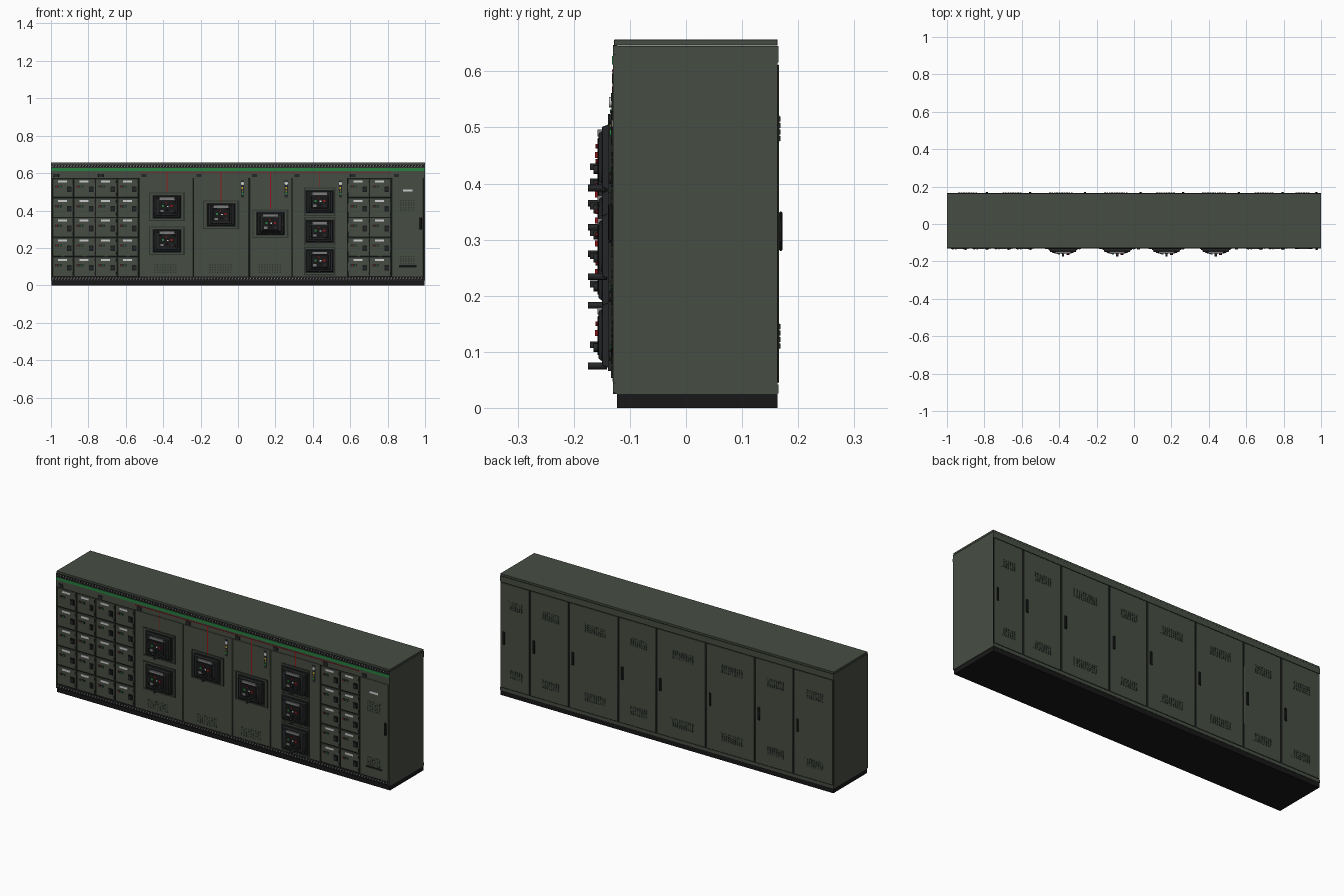
import bpy, bmesh, math
from mathutils import Matrix, Vector

if "Cube" in bpy.data.objects:
    bpy.data.objects.remove(bpy.data.objects["Cube"])

COL = {"olive": (.062, .075, .055, 1), "black": (.009, .009, .009, 1), "dark": (.018, .019, .02, 1),
       "grey": (.2, .2, .2, 1), "white": (.6, .6, .6, 1), "green": (.02, .22, .05, 1),
       "red": (.3, .008, .01, 1), "yellow": (.6, .45, .02, 1), "shade": (.028, .034, .026, 1)}
MAT = {}
for n, c in COL.items():
    MAT[n] = bpy.data.materials.new(n)
    MAT[n].diffuse_color = c


class Part:
    """Collects primitive solids into one named, single-colour object."""
    def __init__(self, name, col):
        self.name, self.col, self.bm = name, col, bmesh.new()

    def box(self, x0, x1, y0, y1, z0, z1, shear=0, taper=0):
        # shear slides the top along x, taper insets the front (-y) face
        for v in bmesh.ops.create_cube(self.bm, size=1)["verts"]:
            a, b, c = v.co + Vector((.5, .5, .5))
            t = taper if b < .5 else 0
            v.co = (x0 + a * (x1 - x0) + c * shear + (t if a < .5 else -t),
                    y0 + b * (y1 - y0),
                    z0 + c * (z1 - z0) + (t if c < .5 else -t))

    def plate(self, x, z, w, h, y0, y1, **k):
        self.box(x - w / 2, x + w / 2, y0, y1, z - h / 2, z + h / 2, **k)

    def rim(self, x, z, w, h, t, y0, y1):
        for s in (-1, 1):
            self.plate(x + s * (w - t) / 2, z, t, h, y0, y1)
            self.plate(x, z + s * (h - t) / 2, w - 2 * t, t, y0, y1)

    def knob(self, x, z, r, y0, y1, n=16):
        m = Matrix.Translation((x, (y0 + y1) / 2, z)) @ Matrix.Rotation(math.pi / 2, 4, 'X')
        bmesh.ops.create_cone(self.bm, cap_ends=True, segments=n, radius1=r, radius2=r,
                              depth=abs(y1 - y0), matrix=m)

    def hatch(self, x0, x1, y0, y1, z0, z1, step, w, shear):
        for i in range(int((x1 - x0 - abs(shear) - w) / step) + 1):
            x = x0 + i * step
            self.box(x, x + w, y0, y1, z0, z1, shear)

    def done(self, bevel=0):
        me = bpy.data.meshes.new(self.name)
        self.bm.to_mesh(me)
        self.bm.free()
        me.materials.append(MAT[self.col])
        ob = bpy.data.objects.new(self.name, me)
        bpy.context.collection.objects.link(ob)
        if bevel:
            m = ob.modifiers.new("edge", 'BEVEL')
            m.width, m.segments = bevel, 1
        bpy.context.view_layer.objects.active = ob
        ob.select_set(True)
        bpy.ops.object.shade_smooth_by_angle()
        ob.select_set(False)


BOUNDS = [-1, -.762, -.53, -.237, .06, .288, .586, .82, 1]
FRONT = -.131                                    # face of the front doors

# carcass, roof, plinth and dark backing that shows through the door seams
p = Part("carcass", "olive"); p.box(-1, 1, -.123, .162, .025, .645); p.done()
p = Part("roof", "olive"); p.box(-1, 1, -.128, .163, .646, .657); p.done(.001)
p = Part("plinth", "black"); p.box(-.998, .998, -.123, .163, 0, .025); p.done()
p = Part("seam_backing", "black")
p.box(-.999, .999, -.1255, -.123, .025, .646)
p.box(-.999, .999, .162, .1632, .025, .646)
p.done()

# ventilation strips above and below the doors
p = Part("vent_strip_slashes", "grey")
p.hatch(-.995, .995, -.1285, -.1255, .632, .643, .016, .005, .006)
p.hatch(-.995, .995, -.1285, -.1255, .03, .041, .016, .005, .006)
p.done()
p = Part("strip_edges", "dark")
for z in (.026, .0435, .629, .6445):
    p.box(-1, 1, -.13, -.1255, z, z + .0022)
p.done()
p = Part("end_posts", "olive")
for s in (-1, 1):
    p.box(min(s, s * .994), max(s, s * .994), -.13, -.123, .025, .646)
p.box(-1, 1, .1625, .165, .616, .645)            # rear top rail
p.box(-1, 1, .1625, .165, .026, .042)
p.done()
p = Part("header_band", "olive"); p.box(-.994, .994, -.130, -.1255, .575, .629); p.done()
p = Part("green_stripe", "green"); p.box(-1, 1, -.132, -.129, .612, .627); p.done()
p = Part("column_tags", "dark")
for b in BOUNDS[:-1]:
    p.plate(b + .028, .587, .028, .018, -.132, -.129)
p.done(.001)

# front doors: plain ones and two-by-five drawer columns
doors, drawers = Part("front_doors", "olive"), Part("drawer_fronts", "olive")
tags, handles, hubs = Part("drawer_labels", "white"), Part("drawer_switches", "black"), Part("drawer_switch_levers", "dark")
lamps_r, lamps_g, frames = Part("drawer_red_lamps", "red"), Part("drawer_green_lamps", "green"), Part("drawer_meters", "dark")
for i, (a, b) in enumerate(zip(BOUNDS, BOUNDS[1:])):
    a, b = max(a, -.993), min(b, .993)
    if i not in (0, 1, 6):
        doors.box(a + .002, b - .002, FRONT, -.1255, .047, .574)
        continue
    w = (b - a) / 2
    for c in range(2):
        for r in range(5):
            x, z, h = a + (c + .5) * w, .047 + (r + .5) * .1052, .1052
            drawers.plate(x, z, w - .005, h - .005, FRONT, -.1255)
            tags.plate(x - .004, z + .036, .048, .011, FRONT - .002, FRONT)
            handles.plate(x + .034, z - .006, .024, .03, FRONT - .003, FRONT)
            hubs.knob(x + .034, z - .006, .009, FRONT - .005, FRONT, 12)
            hubs.plate(x + .034, z - .006, .005, .02, FRONT - .008, FRONT - .004)
            frames.plate(x - .025, z + .008, .036, .012, FRONT - .0015, FRONT)
            lamps_r.knob(x - .034, z + .008, .0035, FRONT - .004, FRONT, 10)
            lamps_g.knob(x - .018, z + .008, .0035, FRONT - .004, FRONT, 10)
            frames.plate(x + w / 2 - .006, z + .034, .004, .014, FRONT - .003, FRONT)
            frames.plate(x + w / 2 - .006, z - .034, .004, .014, FRONT - .003, FRONT)
for q in (doors, drawers):
    q.done(.001)
for q in (tags, handles, hubs, lamps_r, lamps_g, frames):
    q.done()

# louvres on the front doors
p = Part("front_louvres", "shade")
for x in (-.385, -.09, .174):
    for r in range(4):
        p.hatch(x - .065, x + .065, FRONT - .001, FRONT, .066 + r * .013, .074 + r * .013, .014, .006, .004)
for z in (.40, .10):
    for r in range(5):
        p.hatch(.865, .955, FRONT - .001, FRONT, z + r * .012, z + r * .012 + .008, .014, .006, .004)
p.done()

# end cabinet fittings
p = Part("end_cabinet_label", "white"); p.plate(.907, .507, .05, .012, FRONT - .002, FRONT); p.done()
p = Part("end_cabinet_handle", "black")
p.plate(.977, .33, .012, .065, FRONT - .007, FRONT)
p.plate(.907, .1, .095, .01, FRONT - .002, FRONT)
p.done(.001)

# air circuit breakers
SPOTS = [(-.38, .42), (-.38, .238), (-.09, .377), (.174, .33), (.437, .447), (.437, .289), (.437, .13)]
rim, body = Part("breaker_bezels", "dark"), Part("breaker_bodies", "dark")
panel, plate = Part("breaker_panels", "black"), Part("breaker_labels", "grey")
knobs, red, green = Part("breaker_handles", "dark"), Part("breaker_red_buttons", "red"), Part("breaker_green_buttons", "green")
white, outer = Part("breaker_windows", "white"), Part("breaker_door_flanges", "shade")
for x, z in SPOTS:
    wide = x < .4
    outer.rim(x, z, .194 if wide else .166, .153, .006, FRONT - .003, FRONT)
    rim.rim(x, z, .156, .128, .012, FRONT - .008, FRONT)
    body.plate(x, z, .15, .122, FRONT - .019, FRONT, taper=.007)
    body.plate(x, z, .118, .094, FRONT - .025, FRONT - .018, taper=.005)
    panel.plate(x, z - .001, .092, .07, FRONT - .027, FRONT - .024)
    plate.plate(x, z + .043, .08, .012, FRONT - .0265, FRONT - .018)
    knobs.plate(x, z - .017, .012, .012, FRONT - .040, FRONT - .026)
    knobs.knob(x, z - .055, .006, FRONT - .044, FRONT - .01, 12)
    knobs.knob(x + .026, z - .022, .008, FRONT - .034, FRONT - .026, 12)
    plate.plate(x - .026, z - .022, .018, .012, FRONT - .0285, FRONT - .026)
    for dx, q in ((-.022, green), (.024, red)):
        q.plate(x + dx, z + .004, .011, .011, FRONT - .031, FRONT - .026)
    red.knob(x - .004, z + .02, .004, FRONT - .03, FRONT - .026, 10)
    white.plate(x + .004, z + .002, .009, .007, FRONT - .0285, FRONT - .026)
for q in (outer, rim, plate, knobs, red, green, white):
    q.done()
for q in (body, panel):
    q.done(.0015)

# hinged strip beside the first breaker pair
p = Part("breaker_side_strips", "shade")
for x, z in SPOTS[:4]:
    p.plate(x + .088, z, .006, .14, FRONT - .004, FRONT)
p.done()

# mimic bus lines
p = Part("mimic_lines", "red")
p.box(-.53, .82, FRONT - .001, -.129, .6, .603)
for x, z0, z1 in ((-.38, .5, .6), (-.09, .443, .6), (.174, .408, .6), (.437, .526, .6)):
    p.plate(x, (z0 + z1) / 2, .005, z1 - z0, FRONT - .001, FRONT)
p.done()

# selector switch and lamps beside the incoming breakers
p, q, g, y = (Part("selector_plates", "dark"), Part("selector_knobs", "white"),
              Part("status_lamps", "green"), Part("warning_tags", "yellow"))
for x in (.024, .258, .548):
    p.plate(x, .515, .018, .09, FRONT - .002, FRONT)
    q.knob(x, .545, .009, FRONT - .006, FRONT)
    g.knob(x, .49, .006, FRONT - .005, FRONT)
    y.plate(x, .52, .008, .01, FRONT - .003, FRONT)
    y.plate(x, .505, .006, .006, FRONT - .004, FRONT)
for k in (p, q, g, y):
    k.done()

# rear doors, each with a handle and two hatched vents
d, h, s, v = (Part("rear_doors", "olive"), Part("rear_handles", "black"),
              Part("rear_vent_slats", "shade"), Part("rear_vent_panels", "olive"))
for a, b in zip(BOUNDS, BOUNDS[1:]):
    d.box(a + .005, b - .005, .163, .166, .045, .612)
    h.plate(b - .025, .315, .013, .07, .166, .172)
    w, m = (b - a) * .46, (a + b) / 2
    for z in (.105, .475):
        v.box(m - w / 2, m + w / 2, .166, .1665, z, z + .046)
        for r in range(4):
            s.hatch(m - w / 2, m + w / 2, .1665, .168, z + .001 + r * .0115, z + .01 + r * .0115, .013, .006, -.004)
d.done(.001)
h.done(.002)
s.done()
v.done()

for m in bpy.data.materials:
    if m.users and not m.is_grease_pencil:
        m.use_nodes = True
        m.node_tree.nodes["Principled BSDF"].inputs["Base Color"].default_value = m.diffuse_color
